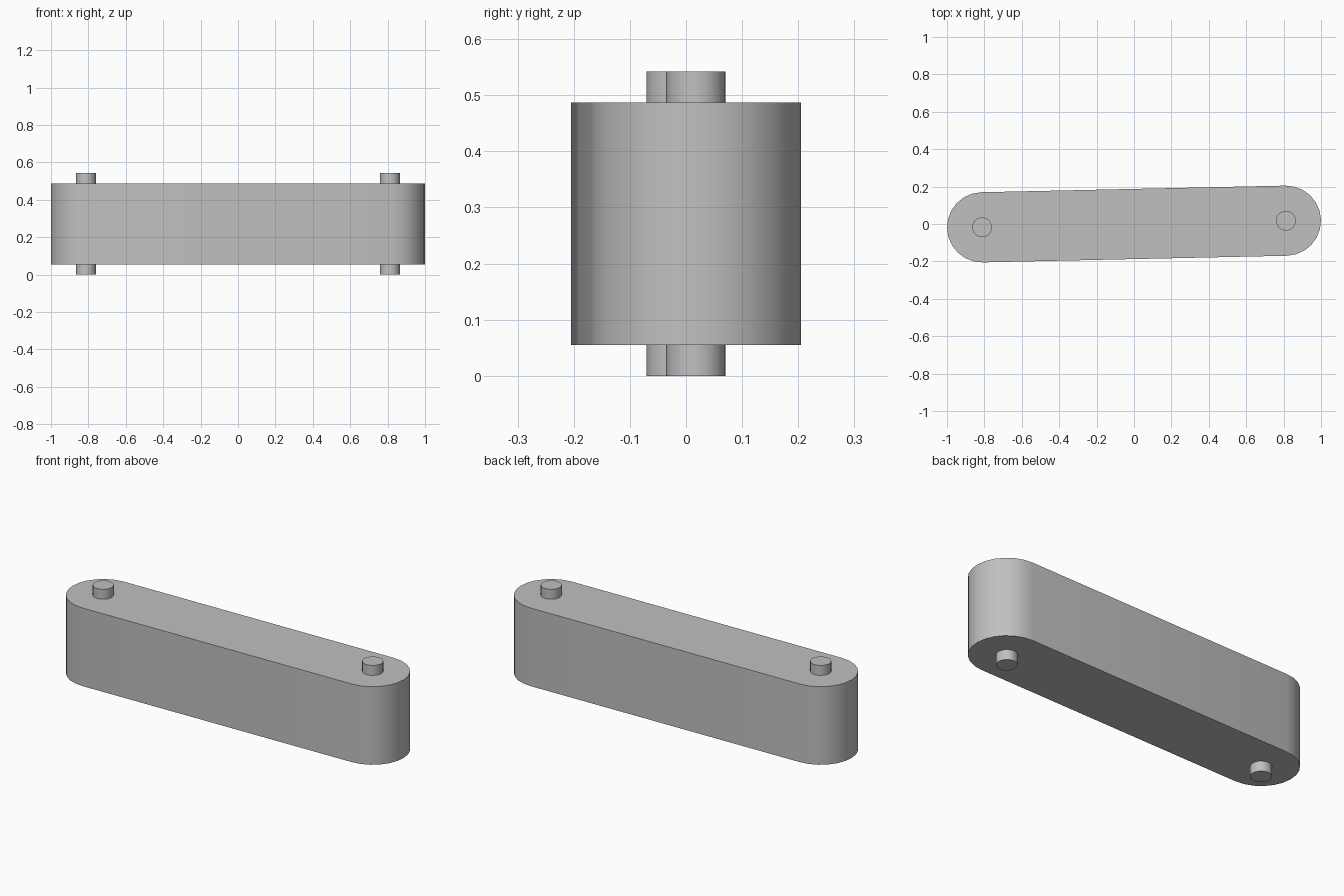
import bpy, bmesh, math

cube = bpy.data.objects.get("Cube")
if cube:
    bpy.data.objects.remove(cube, do_unlink=True)

HALF_SPAN = 0.8125   # pin centre to middle
TILT = math.radians(1.25)
LINK_RADIUS = 0.1875
PIN_RADIUS = 0.053
HEIGHT = 0.542
LINK_BOTTOM, LINK_TOP = 0.055, 0.487

grey = bpy.data.materials.new("plain grey")
grey.use_nodes = True
colour = (0.53, 0.53, 0.53, 1)
grey.diffuse_color = colour
grey.node_tree.nodes["Principled BSDF"].inputs["Base Color"].default_value = colour


def arc(cx, cy, radius, start, sweep, steps):
    """Points along a circular arc."""
    return [(cx + radius * math.cos(start + sweep * i / steps),
             cy + radius * math.sin(start + sweep * i / steps))
            for i in range(steps + 1)]


def prism(name, outline, bottom, top):
    """Extrude a closed outline upwards, with smooth sides and sharp rims."""
    bm = bmesh.new()
    base = bm.faces.new([bm.verts.new((x, y, bottom)) for x, y in outline])
    cap = bmesh.ops.extrude_face_region(bm, geom=[base], use_keep_orig=True)
    verts = [g for g in cap["geom"] if isinstance(g, bmesh.types.BMVert)]
    bmesh.ops.translate(bm, verts=verts, vec=(0, 0, top - bottom))
    bmesh.ops.recalc_face_normals(bm, faces=bm.faces)
    mesh = bpy.data.meshes.new(name)
    bm.to_mesh(mesh)
    bm.free()
    mesh.materials.append(grey)
    obj = bpy.data.objects.new(name, mesh)
    bpy.context.collection.objects.link(obj)
    bpy.ops.object.select_all(action="DESELECT")
    obj.select_set(True)
    bpy.context.view_layer.objects.active = obj
    bpy.ops.object.shade_smooth_by_angle(angle=math.radians(30))
    return obj


# Round-ended link body, slightly turned about the vertical
cx, cy = HALF_SPAN * math.cos(TILT), HALF_SPAN * math.sin(TILT)
quarter = math.pi / 2
outline = (arc(cx, cy, LINK_RADIUS, TILT - quarter, math.pi, 12)
           + arc(-cx, -cy, LINK_RADIUS, TILT + quarter, math.pi, 12))
prism("link_body", outline, LINK_BOTTOM, LINK_TOP)

# Pins running through both ends
for side, name in ((1, "left_pin"), (-1, "right_pin")):
    circle = arc(side * cx, side * cy, PIN_RADIUS, TILT, 2 * math.pi, 24)[:-1]
    prism(name, circle, 0, HEIGHT)
